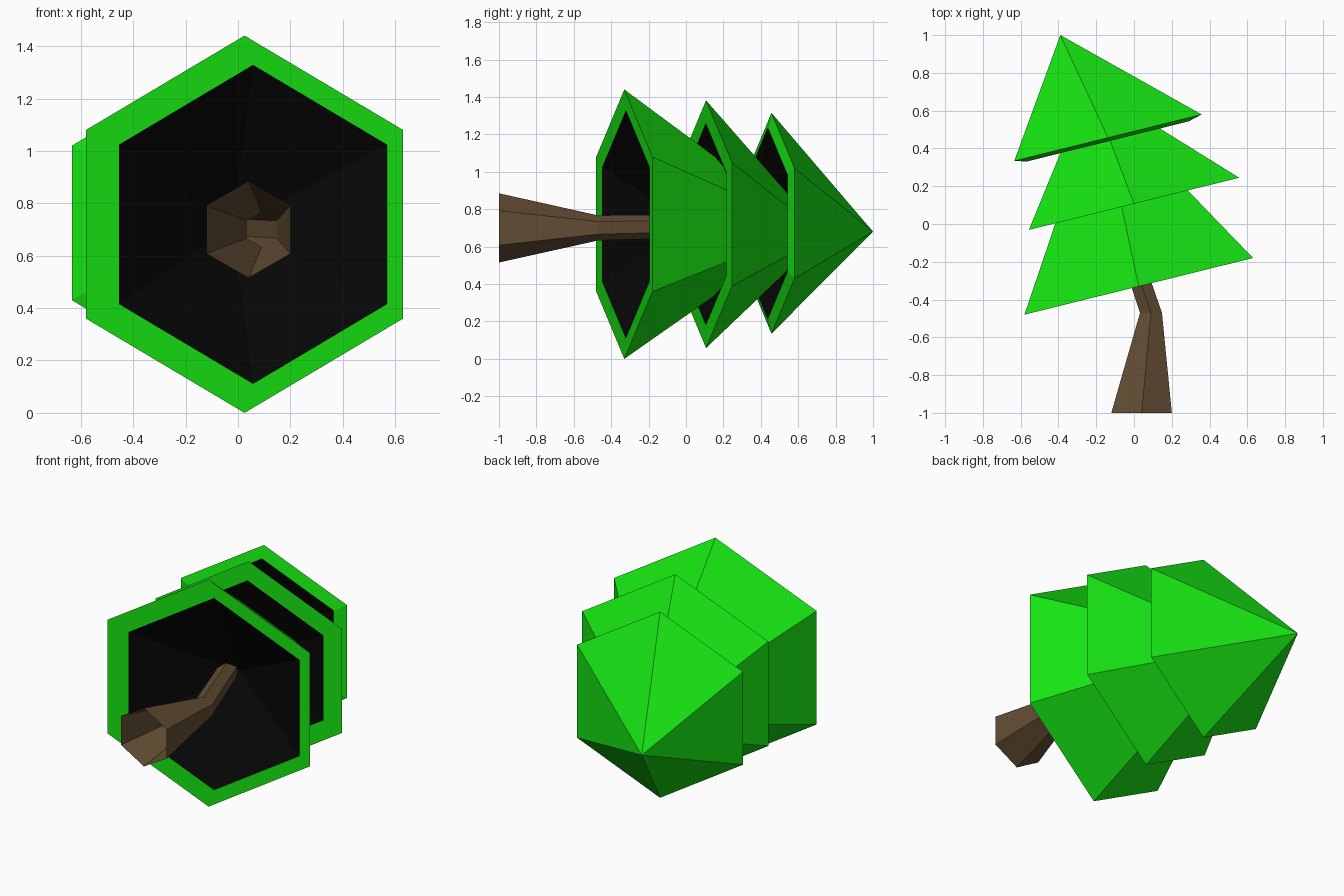
import bpy, bmesh, math
from mathutils import Vector

if "Cube" in bpy.data.objects:
    bpy.data.objects.remove(bpy.data.objects["Cube"])


def material(name, color):
    m = bpy.data.materials.new(name)
    m.diffuse_color = (*color, 1)
    m.use_nodes = True
    m.node_tree.nodes["Principled BSDF"].inputs["Base Color"].default_value = m.diffuse_color
    return m


GREEN = material("leaf_green", (0.008, 0.77, 0.006))
BLACK = material("dark_hollow", (0.002, 0.002, 0.002))
BROWN = material("bark_brown", (0.125, 0.075, 0.034))
TILT = math.atan(0.248)
NORMAL = Vector((math.sin(TILT), -math.cos(TILT), 0))


def ring(bm, center, radius, tilt=0.0):
    """Hexagon facing along y, corner up, turned about z by tilt."""
    verts = []
    for i in range(6):
        a = math.radians(90 + 60 * i)
        w, h = radius * math.cos(a), radius * math.sin(a)
        verts.append(bm.verts.new(Vector(center) + Vector((w * math.cos(tilt), w * math.sin(tilt), h))))
    return verts


def bridge(bm, a, b):
    return [bm.faces.new((a[i], a[(i + 1) % 6], b[(i + 1) % 6], b[i])) for i in range(6)]


def fan(bm, r, tip, flip=False):
    t = bm.verts.new(tip)
    faces = []
    for i in range(6):
        p, q = r[i], r[(i + 1) % 6]
        faces.append(bm.faces.new((q, p, t) if flip else (p, q, t)))
    return faces


def finish(bm, name, mats):
    bmesh.ops.recalc_face_normals(bm, faces=bm.faces)
    me = bpy.data.meshes.new(name)
    bm.to_mesh(me)
    bm.free()
    for m in mats:
        me.materials.append(m)
    ob = bpy.data.objects.new(name, me)
    bpy.context.collection.objects.link(ob)
    return ob


# Foliage tiers: leaning hexagonal cones, each with a rim and a dark hollow
# (name, base centre, radius, tip, hollow offset, hollow scale, rim bulge)
tiers = [
    ("lower_foliage", (0.025, -0.33, 0.72), 0.72, (-0.19, 0.67, 0.70), 0.0325, 0.845, 0.0),
    ("middle_foliage", (0.0, 0.107, 0.72), 0.662, (-0.24, 0.74, 0.66), -0.007, 0.815, 0.0),
    ("upper_foliage", (-0.138, 0.457, 0.725), 0.59, (-0.39, 1.0, 0.68), -0.005, 0.865, 0.019),
]
for name, center, radius, tip, shift, scale, bulge in tiers:
    bm = bmesh.new()
    c, t = Vector(center), Vector(tip)
    ci = c + Vector((shift, shift * math.tan(TILT), 0)) + NORMAL * bulge
    outer = ring(bm, c, radius, TILT)
    inner = ring(bm, ci, radius * scale, TILT)
    fan(bm, outer, t)
    bridge(bm, outer, inner)
    for f in fan(bm, inner, ci + (t - c) * 0.36, True):
        f.material_index = 1
    finish(bm, name, (GREEN, BLACK))

# Trunk: open hexagonal tube, flared at the foot and bent in the middle
bm = bmesh.new()
sections = [((0.04, -1.0, 0.70), 0.185), ((0.09, -0.47, 0.70), 0.067), ((-0.08, 0.03, 0.71), 0.063)]
rings = [ring(bm, p, r) for p, r in sections]
for a, b in zip(rings, rings[1:]):
    bridge(bm, a, b)
finish(bm, "trunk", (BROWN,))
